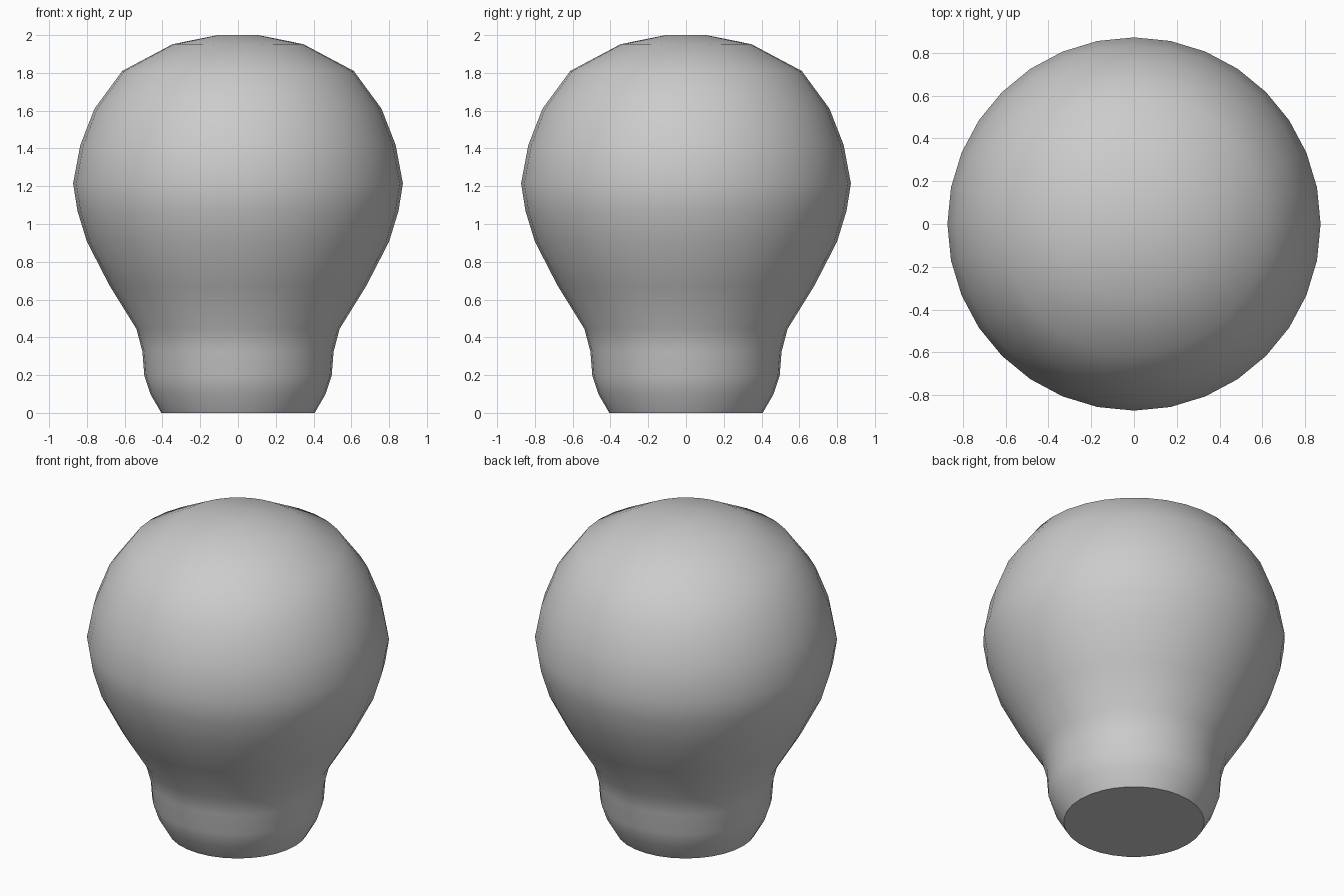
import bpy, bmesh, math

if "Cube" in bpy.data.objects:
    bpy.data.objects.remove(bpy.data.objects["Cube"])

# Bulb silhouette: (radius, height) from base to crown
PROFILE = [(0.406, 0.0), (0.464, 0.10), (0.496, 0.196), (0.506, 0.324),
           (0.538, 0.445), (0.68, 0.674), (0.80, 0.907), (0.85, 1.07),
           (0.873, 1.215), (0.835, 1.417), (0.76, 1.61), (0.613, 1.81),
           (0.346, 1.952), (0.107, 2.0)]
SIDES = 32

bm = bmesh.new()
rings = [[bm.verts.new((r * math.cos(2 * math.pi * i / SIDES),
                        r * math.sin(2 * math.pi * i / SIDES), z))
          for i in range(SIDES)] for r, z in PROFILE]

# Curved wall
for low, high in zip(rings, rings[1:]):
    for i in range(SIDES):
        j = (i + 1) % SIDES
        bm.faces.new((low[i], low[j], high[j], high[i]))

# Flat base and small crown cap
bm.faces.new(rings[0][::-1])
bm.faces.new(rings[-1])

mesh = bpy.data.meshes.new("bulb")
bm.to_mesh(mesh)
bm.free()
bulb = bpy.data.objects.new("bulb", mesh)
bpy.context.collection.objects.link(bulb)

# Smooth wall with a crisp base rim
bpy.context.view_layer.objects.active = bulb
bulb.select_set(True)
bpy.ops.object.shade_smooth_by_angle(angle=math.radians(40))
